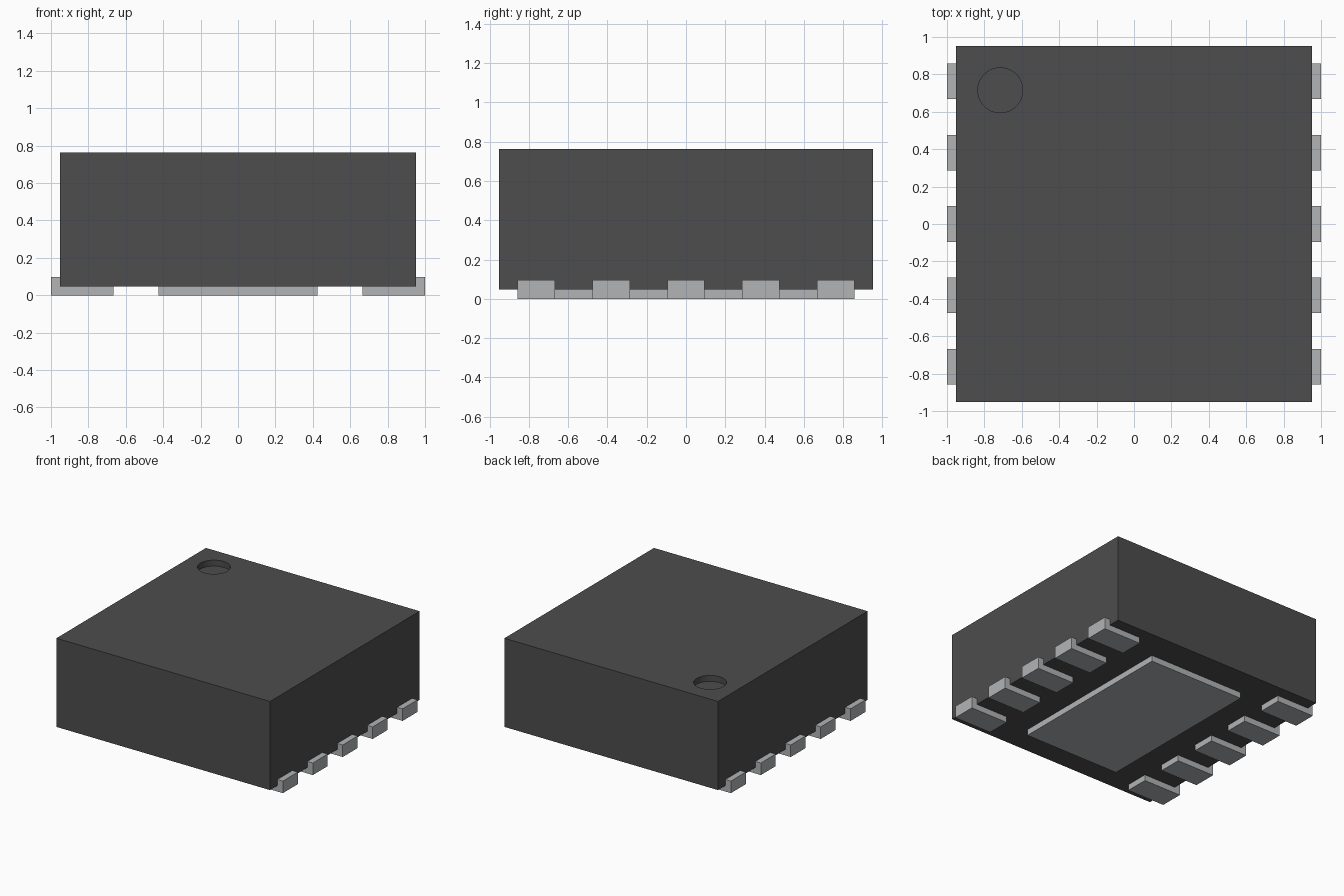
import bpy, bmesh, math

cube = bpy.data.objects.get("Cube")
if cube:
    bpy.data.objects.remove(cube, do_unlink=True)


def material(name, rgb):
    m = bpy.data.materials.new(name)
    m.use_nodes = True
    col = (*rgb, 1.0)
    m.diffuse_color = col
    bsdf = next(n for n in m.node_tree.nodes if n.type == 'BSDF_PRINCIPLED')
    bsdf.inputs["Base Color"].default_value = col
    return m


BLACK = material("dark grey plastic", (0.074, 0.074, 0.074))
METAL = material("light grey metal", (0.44, 0.456, 0.468))

BODY, BOTTOM, TOP = 0.952, 0.048, 0.762      # half width, underside, top
DOT_X, DOT_Y, DOT_R, DOT_DEPTH = -0.715, 0.715, 0.12, 0.048


def finish(name, bm, mat):
    bmesh.ops.recalc_face_normals(bm, faces=bm.faces)
    mesh = bpy.data.meshes.new(name)
    bm.to_mesh(mesh)
    bm.free()
    mesh.materials.append(mat)
    ob = bpy.data.objects.new(name, mesh)
    bpy.context.collection.objects.link(ob)
    return ob


def prism(name, points, vec, mat):
    """Extrude a flat outline along vec."""
    bm = bmesh.new()
    face = bm.faces.new([bm.verts.new(p) for p in points])
    ext = bmesh.ops.extrude_face_region(bm, geom=[face], use_keep_orig=True)
    verts = [g for g in ext["geom"] if isinstance(g, bmesh.types.BMVert)]
    bmesh.ops.translate(bm, verts=verts, vec=vec)
    return finish(name, bm, mat)


def rect(hx, hy, z):
    return [(-hx, -hy, z), (hx, -hy, z), (hx, hy, z), (-hx, hy, z)]


# Moulded body with a round pin-one dimple sunk into the top
body = prism("body", rect(BODY, BODY, BOTTOM), (0, 0, TOP - BOTTOM), BLACK)
ring = [(DOT_X + DOT_R * math.cos(2 * math.pi * i / 48),
         DOT_Y + DOT_R * math.sin(2 * math.pi * i / 48),
         TOP - DOT_DEPTH) for i in range(48)]
cutter = prism("dimple_cutter", ring, (0, 0, DOT_DEPTH + 0.1), BLACK)
cutter.hide_render = True
cut = body.modifiers.new("dimple", 'BOOLEAN')
cut.operation = 'DIFFERENCE'
cut.solver = 'EXACT'
cut.object = cutter

# Apply the cut and drop the cutter
bpy.context.view_layer.objects.active = body
body.select_set(True)
bpy.ops.object.modifier_apply(modifier=cut.name)
bpy.data.objects.remove(cutter, do_unlink=True)
bpy.ops.object.shade_smooth_by_angle(angle=math.radians(30))

# Exposed thermal pad under the body
prism("thermal_pad", rect(0.426, 0.714, 0), (0, 0, BOTTOM), METAL)

# Five L-shaped contacts on each side, wrapping up the body wall
PROFILE = [(0.665, 0), (1.0, 0), (1.0, 0.097), (BODY, 0.097),
           (BODY, BOTTOM), (0.665, BOTTOM)]
WIDTH, PITCH = 0.19, 0.381
for side, sx in (("left", 1), ("right", -1)):
    for i in range(5):
        y = (i - 2) * PITCH - WIDTH / 2
        prism(f"contact_{side}_{i + 1}", [(sx * x, y, z) for x, z in PROFILE],
              (0, WIDTH, 0), METAL)
